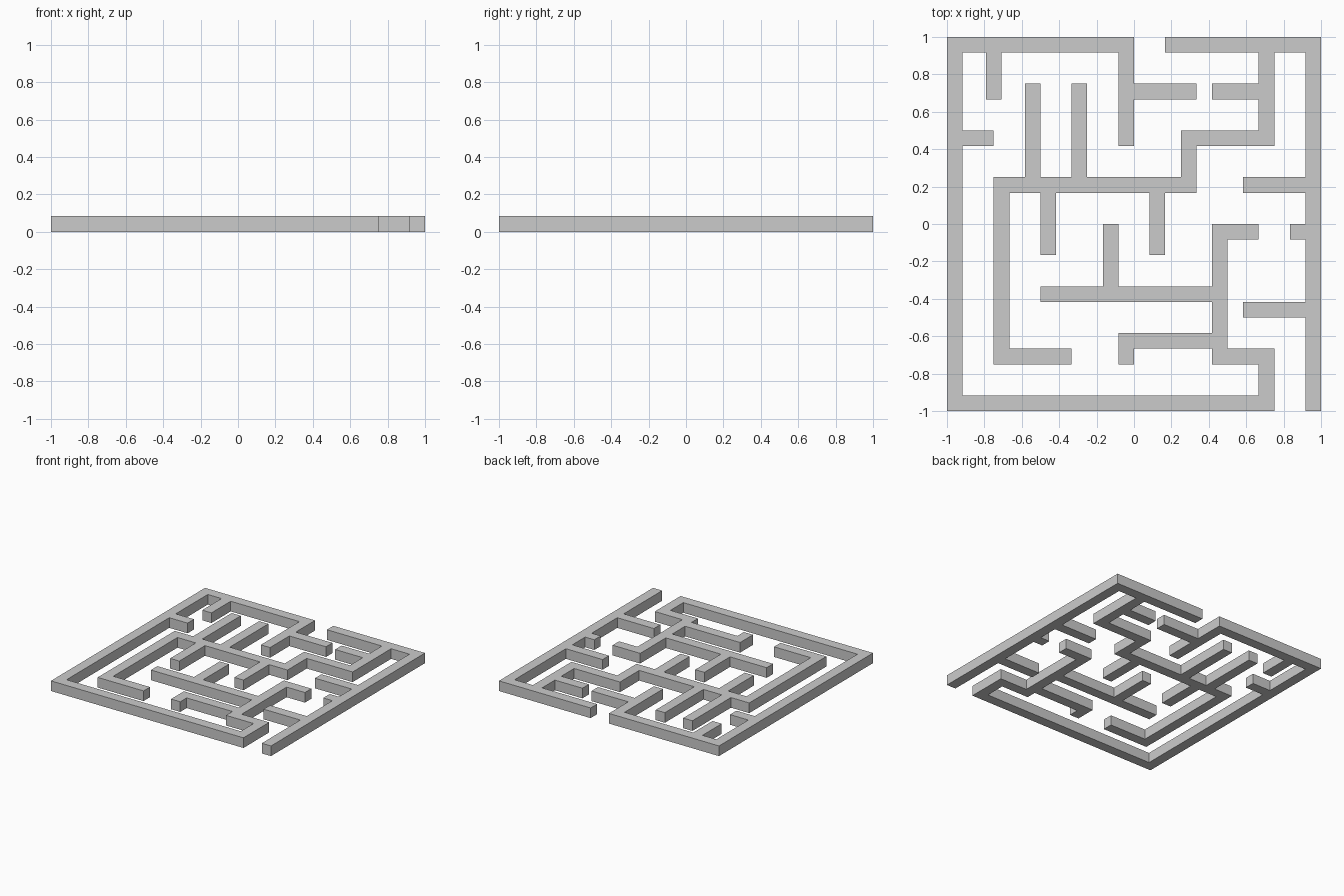
import bpy, bmesh

if "Cube" in bpy.data.objects:
    bpy.data.objects.remove(bpy.data.objects["Cube"])

U = 1 / 12   # wall thickness and height
H = U / 2    # fine cell, half a wall thickness

# Wall strips as (x0, y0, x1, y1) in wall thicknesses
border = [
    (-12, -12, -11, 12), (11, -12, 12, 12),      # left, right
    (-12, 11, 0, 12), (2, 11, 12, 12),           # back, with entrance gap
    (-12, -12, 9, -11),                          # front, with exit gap
]
across = [
    (0, 8, 4, 9), (5, 8, 8, 9), (3, 5, 9, 6), (-11, 5, -9, 6),
    (-9, 2, 4, 3), (7, 2, 11, 3), (5, -1, 8, 0), (10, -1, 11, 0),
    (-6, -5, 5, -4), (7, -6, 11, -5), (-1, -8, 5, -7),
    (-9, -9, -4, -8), (5, -9, 9, -8),
]
along = [
    (-9.5, 8, -8.5, 11), (-1, 5, 0, 11), (8, 5, 9, 11), (3, 2, 4, 6),
    (-7, 2, -6, 9), (-4, 2, -3, 9), (-9, -9, -8, 3), (-6, -2, -5, 2),
    (1, -2, 2, 2), (-2, -4, -1, 0), (5, -9, 6, 0), (-1, -9, 0, -7),
    (8, -12, 9, -8),
]

# Merge all strips into one floor plan of small cells
cells = set()
for x0, y0, x1, y1 in border + across + along:
    for i in range(int(x0 * 2), int(x1 * 2)):
        for j in range(int(y0 * 2), int(y1 * 2)):
            cells.add((i, j))

bm = bmesh.new()
verts = {}


def corner(i, j):
    if (i, j) not in verts:
        verts[i, j] = bm.verts.new((i * H, j * H, 0))
    return verts[i, j]


for i, j in sorted(cells):
    bm.faces.new([corner(i, j), corner(i + 1, j), corner(i + 1, j + 1), corner(i, j + 1)])

# Raise the plan into closed walls and clean up the flat faces
top = bmesh.ops.extrude_face_region(bm, geom=bm.faces[:], use_keep_orig=True)["geom"]
bmesh.ops.translate(bm, vec=(0, 0, U),
                    verts=[g for g in top if isinstance(g, bmesh.types.BMVert)])
bmesh.ops.recalc_face_normals(bm, faces=bm.faces[:])
bmesh.ops.dissolve_limit(bm, angle_limit=0.01, verts=bm.verts[:], edges=bm.edges[:])
bmesh.ops.recalc_face_normals(bm, faces=bm.faces[:])

mesh = bpy.data.meshes.new("maze_walls")
bm.to_mesh(mesh)
bm.free()
bpy.context.collection.objects.link(bpy.data.objects.new("maze_walls", mesh))
